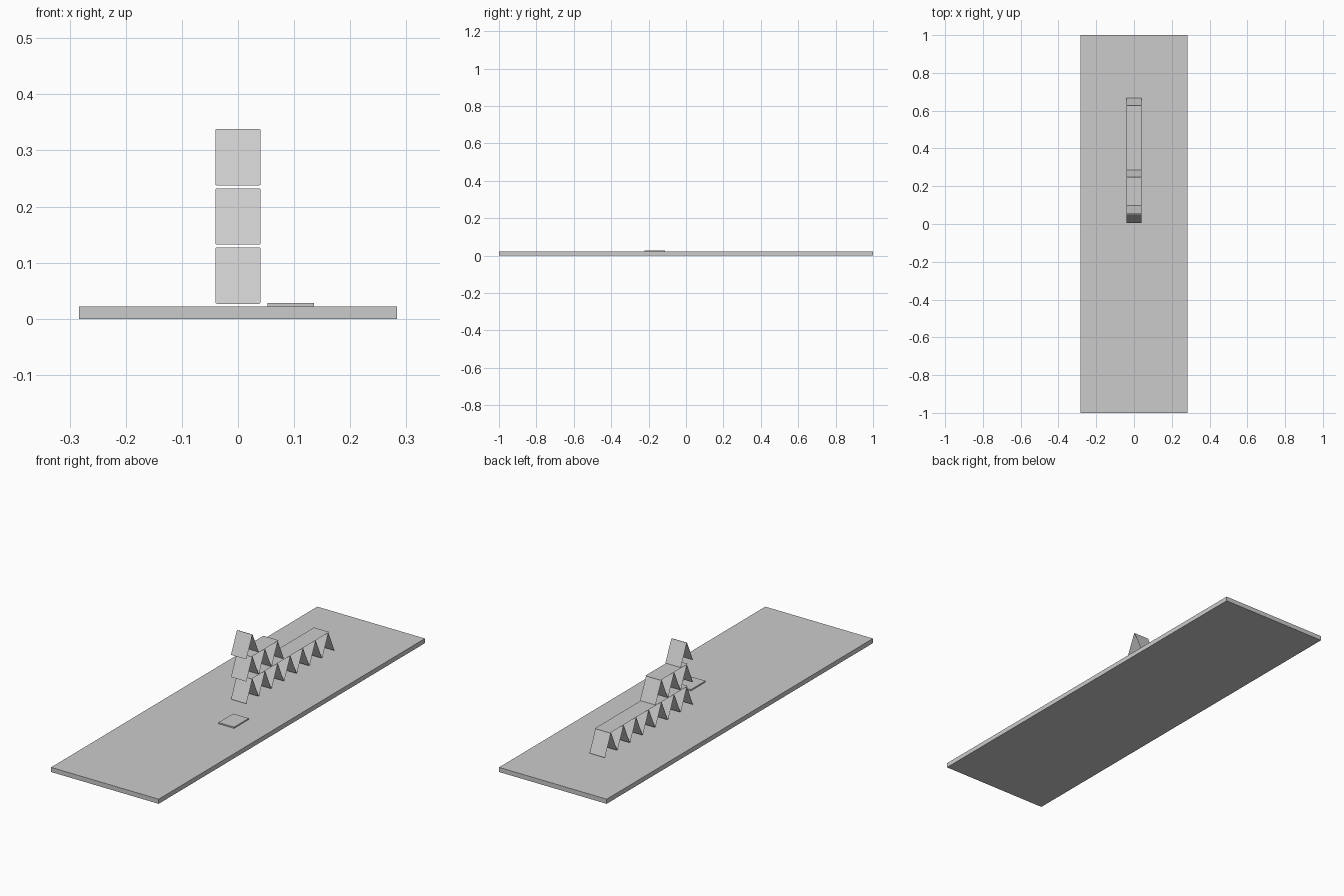
import bpy, bmesh, math
from mathutils import Matrix, Vector

if "Cube" in bpy.data.objects:
    bpy.data.objects.remove(bpy.data.objects["Cube"])

grey = bpy.data.materials.new("plain grey")
grey.diffuse_color = (0.6, 0.6, 0.6, 1)
grey.use_nodes = True
grey.node_tree.nodes["Principled BSDF"].inputs["Base Color"].default_value = grey.diffuse_color

W, L, R = 0.081, 0.11, 0.003      # card width, length, corner radius
PITCH = 0.095                     # distance between neighbouring tents


def finish(name, bm):
    me = bpy.data.meshes.new(name)
    bm.to_mesh(me)
    bm.free()
    me.materials.append(grey)
    ob = bpy.data.objects.new(name, me)
    bpy.context.collection.objects.link(ob)
    return ob


def box(name, lo, hi):
    bm = bmesh.new()
    lo, hi = Vector(lo), Vector(hi)
    bmesh.ops.create_cube(bm, size=1, matrix=Matrix.Translation((lo + hi) / 2)
                          @ Matrix.Diagonal((*(hi - lo), 1)))
    return finish(name, bm)


def card(name, y, z, tilt):
    """Paper-thin card with rounded corners, tilted about the x axis."""
    bm = bmesh.new()
    m = Matrix.Translation((0, y, z)) @ Matrix.Rotation(tilt, 4, 'X')
    verts = []
    for k, (sx, sy) in enumerate(((1, 1), (-1, 1), (-1, -1), (1, -1))):
        for i in range(4):
            a = math.radians(90 * k + 30 * i)
            verts.append(bm.verts.new(m @ Vector((
                sx * (W / 2 - R) + R * math.cos(a),
                sy * (L / 2 - R) + R * math.sin(a), 0))))
    bm.faces.new(verts)
    return finish(name, bm)


# table board and the card pack lying on it
box("table_board", (-0.283, -1, 0), (0.283, 1, 0.022))
box("loose_card", (0.053, -0.222, 0.022), (0.135, -0.112, 0.028))

# three tiers of leaning card pairs, bridged by flat cards
slope = math.atan2(0.1, 0.045)
for tier, (count, z0) in enumerate(((7, 0.027), (3, 0.1325), (1, 0.238))):
    for i in range(count):
        apex = 0.051 + i * PITCH
        card("leaning_card_front", apex - 0.0235, z0 + 0.05, slope)
        card("leaning_card_back", apex + 0.0235, z0 + 0.05, -slope)
        if i:
            card("flat_card", apex - PITCH / 2, z0 + 0.1027, 0)
